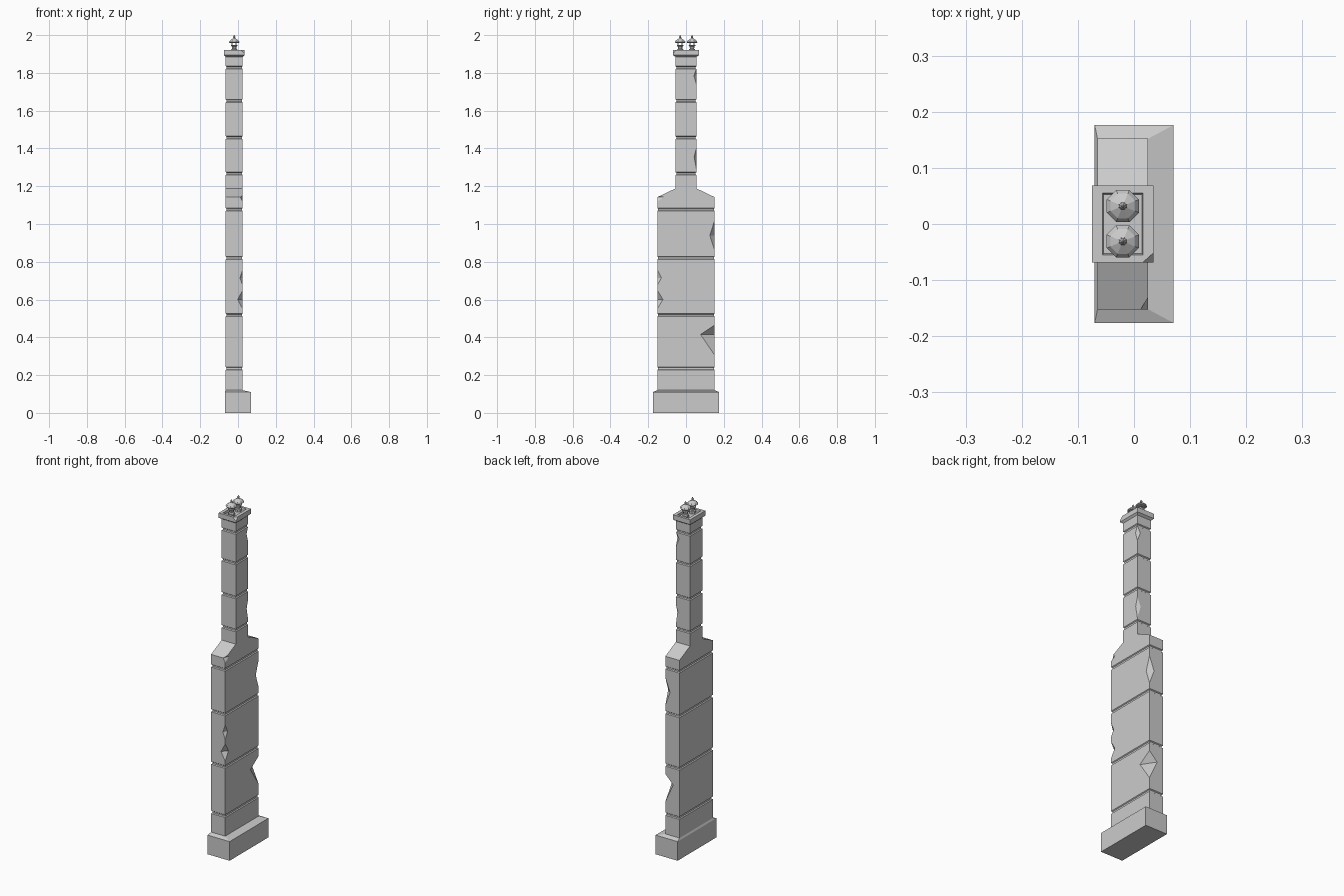
import bpy, bmesh, math
from mathutils import Vector

if "Cube" in bpy.data.objects:
    bpy.data.objects.remove(bpy.data.objects["Cube"], do_unlink=True)

stone = bpy.data.materials.new("grey stone")
stone.use_nodes = True
stone.diffuse_color = (0.6, 0.6, 0.6, 1)
stone.node_tree.nodes["Principled BSDF"].inputs["Base Color"].default_value = (0.6, 0.6, 0.6, 1)

AXIS = -0.02      # x centre of the shaft
HALF_X = 0.045    # half thickness of the shaft
LOW_Y, TOP_Y = 0.152, 0.056


def add_object(name, bm):
    bmesh.ops.recalc_face_normals(bm, faces=bm.faces)
    mesh = bpy.data.meshes.new(name)
    bm.to_mesh(mesh)
    bm.free()
    mesh.materials.append(stone)
    obj = bpy.data.objects.new(name, mesh)
    bpy.context.collection.objects.link(obj)
    return obj


def loft(name, rings):
    """Skin a stack of closed point rings and cap both ends."""
    bm = bmesh.new()
    rows = [[bm.verts.new(p) for p in ring] for ring in rings]
    n = len(rows[0])
    for low, high in zip(rows, rows[1:]):
        for i in range(n):
            j = (i + 1) % n
            bm.faces.new((low[i], low[j], high[j], high[i]))
    bm.faces.new(rows[0][::-1])
    bm.faces.new(rows[-1])
    return add_object(name, bm)


def rect(z, hx, hy, cx=AXIS):
    return [(cx + sx * hx, sy * hy, z) for sx, sy in ((-1, -1), (1, -1), (1, 1), (-1, 1))]


def octagon(z, r, cx, cy):
    return [(cx + r * math.cos(a), cy + r * math.sin(a), z)
            for a in (math.pi / 8 + k * math.pi / 4 for k in range(8))]


def chip(obj, corner, dx, dy, up, down):
    """Knock a faceted chip out of a vertical edge."""
    c = Vector(corner)
    side = -1 if c.y > 0 else 1
    bm = bmesh.new()
    for off in ((-dx, 0, 0), (dx, 0, 0), (0, side * dy, 0), (0, -side * dy, 0), (0, 0, up), (0, 0, -down)):
        bm.verts.new(c + Vector(off))
    bmesh.ops.convex_hull(bm, input=bm.verts)
    cutter = add_object("chip_cutter", bm)
    cutter.hide_render = True
    cutter.hide_set(True)
    mod = obj.modifiers.new("chip", 'BOOLEAN')
    mod.operation = 'DIFFERENCE'
    mod.solver = 'EXACT'
    mod.object = cutter
    return cutter


# Plinth with a gently sloped top
loft("plinth", [rect(0, 0.07, 0.176, 0), rect(0.11, 0.07, 0.176, 0), rect(0.12, HALF_X, LOW_Y)])

# Grooved shaft with shoulders and a narrower stack
rings = [rect(0.10, HALF_X, LOW_Y)]


def groove(z, hy):
    for dz, inset in ((-0.008, 0), (-0.004, 0.005), (0.004, 0.005), (0.008, 0)):
        rings.append(rect(z + dz, HALF_X - inset, hy - inset))


for z in (0.235, 0.518, 0.82, 1.077):
    groove(z, LOW_Y)
rings += [rect(1.142, HALF_X, LOW_Y), rect(1.188, HALF_X, TOP_Y)]
for z in (1.267, 1.457, 1.652, 1.828):
    groove(z, TOP_Y)
rings.append(rect(1.90, HALF_X, TOP_Y))
shaft = loft("chimney_shaft", rings)

# Cap slab with a recessed top
cap = loft("cap_slab", [rect(1.885, HALF_X, TOP_Y), rect(1.894, 0.055, 0.069), rect(1.922, 0.055, 0.069),
                        rect(1.922, 0.036, 0.055), rect(1.910, 0.034, 0.053)])

# Broken edges
edge = AXIS + HALF_X
cutters = [chip(shaft, (edge, y, z), *size) for y, z, *size in (
    (-LOW_Y, 0.60, 0.027, 0.03, 0.05, 0.05),
    (-LOW_Y, 0.715, 0.015, 0.022, 0.045, 0.04),
    (-LOW_Y, 1.142, 0.013, 0.036, 0.024, 0.024),
    (LOW_Y, 0.415, 0.05, 0.075, 0.05, 0.11),
    (LOW_Y, 0.94, 0.03, 0.026, 0.08, 0.08),
    (TOP_Y, 1.355, 0.022, 0.013, 0.05, 0.07),
    (TOP_Y, 1.785, 0.02, 0.014, 0.04, 0.05))]
cutters.append(chip(cap, (AXIS + 0.055, -0.069, 1.922), 0.02, 0.018, 0.02, 0.02))

# Apply the chips and drop the cutters
deps = bpy.context.evaluated_depsgraph_get()
for obj in (shaft, cap):
    broken = bpy.data.meshes.new_from_object(obj.evaluated_get(deps))
    obj.modifiers.clear()
    obj.data = broken
for cutter in cutters:
    bpy.data.objects.remove(cutter, do_unlink=True)

# Pair of hooded chimney pots
for label, cy in (("front", -0.031), ("back", 0.032)):
    def turned(part, profile, cx=AXIS, y=cy):
        loft(f"{label}_pot_{part}", [octagon(z, r, cx, y) for z, r in profile])
    turned("body", ((1.908, 0.018), (1.924, 0.018), (1.928, 0.012), (1.940, 0.014), (1.944, 0.019), (1.948, 0.019)))
    turned("hood", ((1.959, 0.027), (1.963, 0.031), (1.972, 0.024), (1.982, 0.008), (1.986, 0.005),
                    (1.990, 0.007), (2.0, 0.001)))
    for k in range(4):
        a = math.pi / 4 + k * math.pi / 2
        turned(f"post_{k + 1}", ((1.945, 0.003), (1.962, 0.003)),
               AXIS + 0.015 * math.cos(a), cy + 0.015 * math.sin(a))
